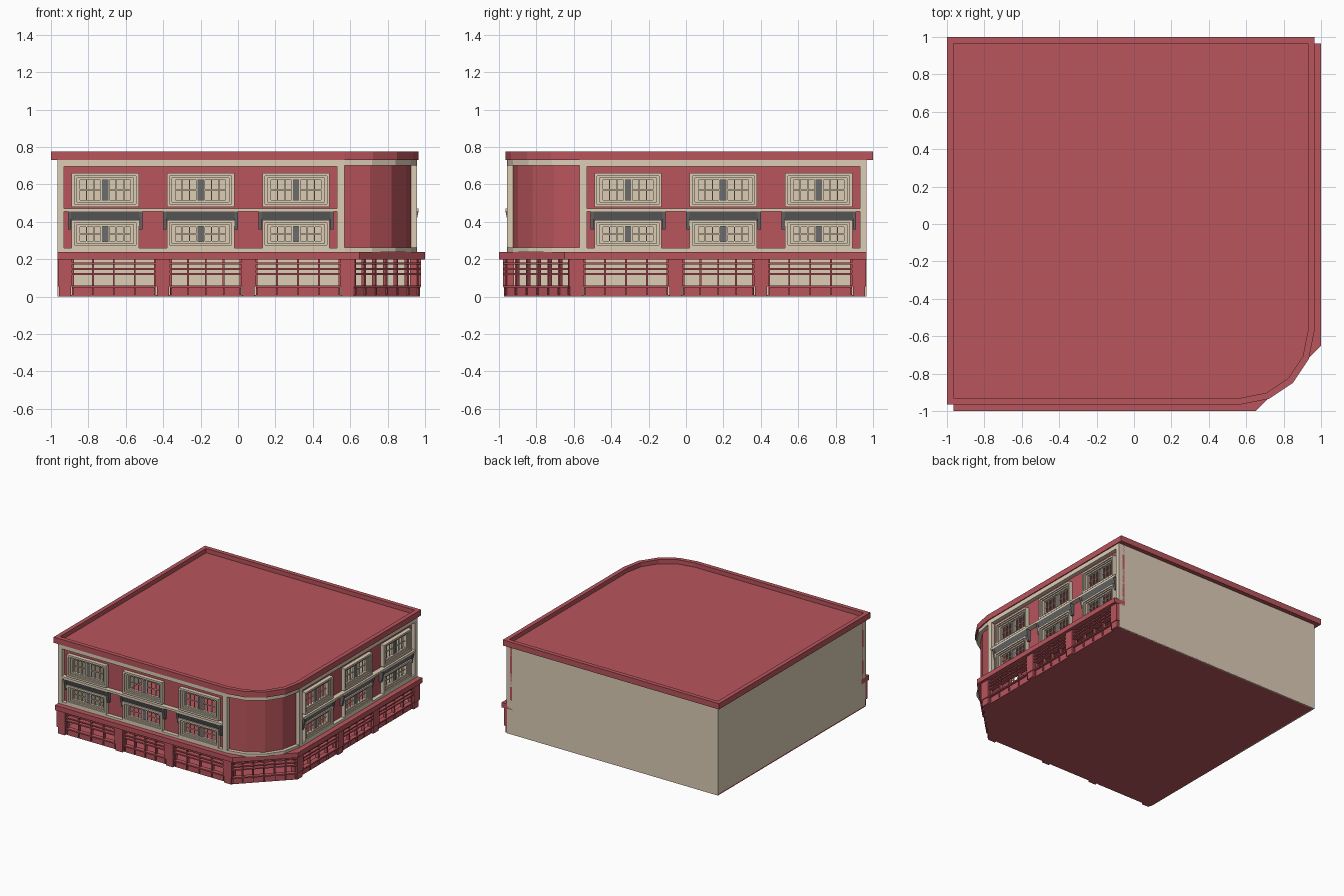
import bpy, bmesh, math
from mathutils import Matrix, Vector

if "Cube" in bpy.data.objects:
    bpy.data.objects.remove(bpy.data.objects["Cube"])


def material(name, rgb):
    m = bpy.data.materials.new(name)
    m.diffuse_color = (*rgb, 1)
    m.use_nodes = True
    m.node_tree.nodes["Principled BSDF"].inputs["Base Color"].default_value = m.diffuse_color
    return m


RED = material("red_brick", (0.48, 0.09, 0.107))
BEIGE = material("beige_stone", (0.72, 0.61, 0.47))
GREY = material("grey_metal", (0.15, 0.15, 0.15))

FRONT = Matrix.Identity(4)
# reflection across the building's diagonal: front facade -> right facade
RIGHT = Matrix(((0, -1, 0, 0), (-1, 0, 0, 0), (0, 0, 1, 0), (0, 0, 0, 1)))
CHAMFER = Matrix.Rotation(math.radians(45), 4, 'Z')
SIDES = (("front", FRONT), ("right", RIGHT))


def finish(name, bm, mat):
    bmesh.ops.recalc_face_normals(bm, faces=bm.faces)
    me = bpy.data.meshes.new(name)
    bm.to_mesh(me)
    bm.free()
    me.materials.append(mat)
    ob = bpy.data.objects.new(name, me)
    bpy.context.collection.objects.link(ob)
    return ob


def boxes(name, mat, items, tf=FRONT):
    """One object from boxes (x0, x1, y0, y1, z0, z1)."""
    bm = bmesh.new()
    for x0, x1, y0, y1, z0, z1 in items:
        m = Matrix.Translation(((x0 + x1) / 2, (y0 + y1) / 2, (z0 + z1) / 2))
        m = tf @ m @ Matrix.Diagonal((x1 - x0, y1 - y0, z1 - z0, 1))
        bmesh.ops.create_cube(bm, size=1, matrix=m)
    return finish(name, bm, mat)


def prism(name, mat, pts, z0, z1):
    """Extrude a plan outline upwards."""
    bm = bmesh.new()
    f = bm.faces.new([bm.verts.new((x, y, z0)) for x, y in pts])
    r = bmesh.ops.extrude_face_region(bm, geom=[f])
    vs = [v for v in r["geom"] if isinstance(v, bmesh.types.BMVert)]
    bmesh.ops.translate(bm, verts=vs, vec=(0, 0, z1 - z0))
    return finish(name, bm, mat)


def arc(r):
    """Four-sided quarter curve at the street corner."""
    return [(0.57 + r * math.sin(a), -0.57 - r * math.cos(a))
            for a in (math.pi / 8 * i for i in range(5))]


def outline(o):
    return [(-0.965 - o, 0.965 + o), (-0.965 - o, -0.93 - o), *arc(0.36 + o),
            (0.93 + o, 0.965 + o)]


def ring(name, mat, outer, inner, z0, z1):
    """Closed band between two plan outlines."""
    bm = bmesh.new()
    loops = [[bm.verts.new((x, y, z)) for x, y in pts]
             for pts, z in ((outer, z0), (outer, z1), (inner, z1), (inner, z0))]
    n = len(outer)
    for a, b in zip(loops, loops[1:] + loops[:1]):
        for i in range(n):
            j = (i + 1) % n
            bm.faces.new((a[i], a[j], b[j], b[i]))
    return finish(name, bm, mat)


# roof and parapet
prism("roof", RED, outline(0.01), 0.73, 0.742)
ring("parapet", RED, outline(0.035), outline(0), 0.73, 0.777)

# plain back and left walls, floor
boxes("back_wall", BEIGE, [(-0.965, 0.95, 0.955, 0.965, 0, 0.73)])
boxes("left_wall", BEIGE, [(-0.965, -0.955, -0.95, 0.955, 0, 0.73)])
prism("floor", RED, [(-0.965, 0.965), (-0.965, -0.95), (0.63, -0.95),
                     (0.95, -0.63), (0.95, 0.965)], 0, 0.01)

# curved corner wall with stone bands
prism("corner_wall", RED, arc(0.355) + arc(0.32)[::-1], 0.235, 0.73)
prism("corner_top_band", BEIGE, arc(0.385) + arc(0.34)[::-1], 0.70, 0.73)
prism("corner_bottom_band", BEIGE, arc(0.385) + arc(0.34)[::-1], 0.24, 0.262)

# cornice above the ground floor
prism("street_cornice", RED,
      [(-0.965, -1), (0.65, -1), (1, -0.65), (1, 0.965),
       (0.9, 0.965), (0.9, -0.6), (0.6, -0.9), (-0.965, -0.9)], 0.2, 0.24)


def rect_ring(cx, hw, z0, z1, t, y0, y1):
    return [(cx - hw, cx - hw + t, y0, y1, z0, z1),
            (cx + hw - t, cx + hw, y0, y1, z0, z1),
            (cx - hw + t, cx + hw - t, y0, y1, z0, z0 + t),
            (cx - hw + t, cx + hw - t, y0, y1, z1 - t, z1)]


CENTRES = (-0.71, -0.2, 0.31)
ROWS = ((0.26, 0.41), (0.48, 0.66))


def upper_facade(side, tf):
    # wall with window openings
    wall = [(-0.965, 0.57, -0.925, -0.905, a, b)
            for a, b in ((0.235, 0.28), (0.39, 0.5), (0.64, 0.73))]
    xs = [-0.965] + [c + s * 0.16 for c in CENTRES for s in (-1, 1)] + [0.57]
    for a, b in zip(xs[::2], xs[1::2]):
        wall += [(a, b, -0.925, -0.905, 0.28, 0.39),
                 (a, b, -0.925, -0.905, 0.5, 0.64)]
    boxes(side + "_upper_wall", RED, wall, tf)
    # stone stiles and rails
    boxes(side + "_stone_frame", BEIGE,
          [(-0.965, -0.93, -0.957, -0.91, 0.24, 0.73),
           (0.53, 0.57, -0.957, -0.91, 0.24, 0.73),
           (-0.93, 0.53, -0.957, -0.92, 0.695, 0.73),
           (-0.93, 0.53, -0.965, -0.92, 0.455, 0.472),
           (-0.93, 0.53, -0.957, -0.92, 0.24, 0.26)], tf)
    # stepped window frames, glazing bars and centre posts
    frames, bars, posts = [], [], []
    for c in CENTRES:
        for z0, z1 in ROWS:
            for i, y in enumerate((-0.957, -0.948, -0.938)):
                d = i * 0.013
                frames += rect_ring(c, 0.18 - d, z0 + d * 0.8, z1 - d * 0.8,
                                    0.015, y, -0.91)
            a, b = z0 + 0.03, z1 - 0.03
            for s in (-1, 1):
                m = c + s * 0.079
                bars += rect_ring(m, 0.062, a, b, 0.007, -0.93, -0.915)
                bars += [(m + k * 0.02 - 0.003, m + k * 0.02 + 0.003,
                          -0.926, -0.918, a, b) for k in (-1, 1)]
                bars.append((m - 0.06, m + 0.06, -0.926, -0.918,
                             (a + b) / 2 - 0.003, (a + b) / 2 + 0.003))
            posts.append((c - 0.017, c + 0.017, -0.927, -0.915, a, b))
    boxes(side + "_window_frames", BEIGE, frames, tf)
    boxes(side + "_glazing_bars", BEIGE, bars, tf)
    boxes(side + "_window_posts", GREY, posts, tf)
    # sloping hoods over the lower windows, with end brackets
    for n, c in enumerate(CENTRES):
        bm = bmesh.new()
        for x0, x1, zb in ((c - 0.2, c + 0.2, 0.408), (c - 0.2, c - 0.182, 0.36),
                           (c + 0.182, c + 0.2, 0.36)):
            tri = [(-0.965, 0.455), (-0.922, 0.455), (-0.922, zb), (-0.945, zb)]
            f = bm.faces.new([bm.verts.new(tf @ Vector((x0, y, z))) for y, z in tri])
            r = bmesh.ops.extrude_face_region(bm, geom=[f])
            vs = [v for v in r["geom"] if isinstance(v, bmesh.types.BMVert)]
            bmesh.ops.translate(bm, verts=vs, vec=tf @ Vector((x1 - x0, 0, 0)))
        finish(f"{side}_hood_{n + 1}", bm, GREY)


def shop_bay(name, x0, x1, y, cols, tf):
    """Plinth, ribs, mullions and slats between two piers; y is the pier face."""
    w = (x1 - x0) / cols
    b = [(x0, x1, y + 0.02, y + 0.045, 0, 0.057)]
    b += [(x0, x1, y + 0.003, y + 0.04, z - 0.005, z + 0.005)
          for z in (0.055, 0.122, 0.148, 0.178)]
    for i in range(cols + 1):
        x = min(max(x0 + i * w, x0 + 0.005), x1 - 0.005)
        b.append((x - 0.005, x + 0.005, y + 0.015, y + 0.04, 0.05, 0.2))
        b.append((x - 0.004, x + 0.004, y + 0.01, y + 0.03, 0.01, 0.045))
    boxes(name, RED, b, tf)


PIERS = ((-0.963, -0.888), (-0.44, -0.363), (0.018, 0.095), (0.547, 0.625))
for side, tf in SIDES:
    upper_facade(side, tf)
    # ground floor piers with wider feet
    boxes(side + "_piers", RED,
          [(a, b, -0.978, -0.92, 0.055, 0.2) for a, b in PIERS] +
          [(a + 0.006, b - 0.006, -0.972, -0.92, 0, 0.055) for a, b in PIERS], tf)
    for n in range(3):
        shop_bay(f"{side}_shop_bay_{n + 1}", PIERS[n][1], PIERS[n + 1][0],
                 -0.975, 4, tf)

# angled shop bay at the street corner
shop_bay("corner_shop_bay", -0.244, 0.244, -1.14, 6, CHAMFER)
